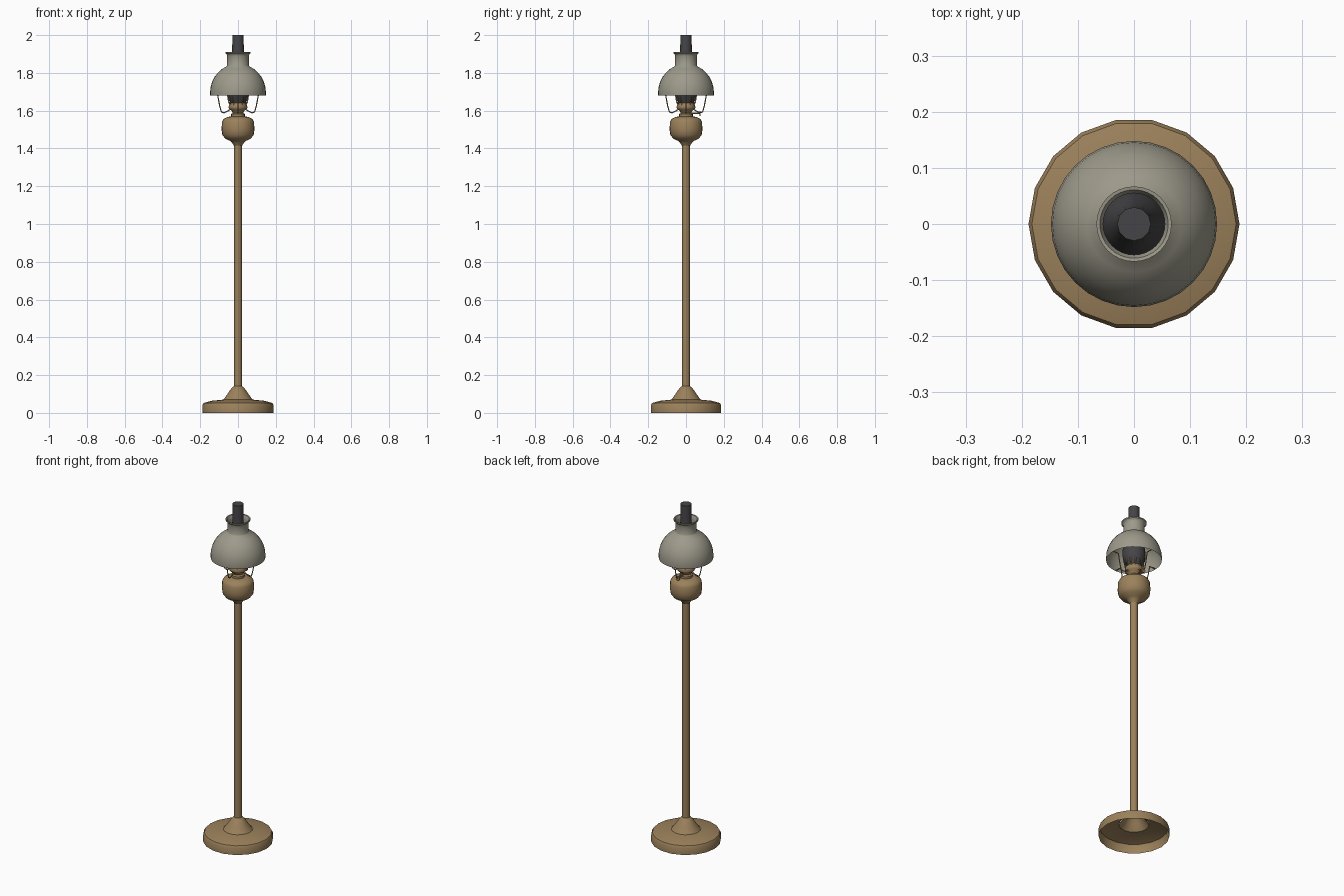
import bpy, bmesh, math
from mathutils import Vector

if "Cube" in bpy.data.objects:
    bpy.data.objects.remove(bpy.data.objects["Cube"])


def mat(name, rgb):
    m = bpy.data.materials.new(name)
    m.diffuse_color = (*rgb, 1)
    m.use_nodes = True
    m.node_tree.nodes["Principled BSDF"].inputs["Base Color"].default_value = m.diffuse_color
    return m


BRASS = mat("aged_brass", (0.33, 0.22, 0.105))
MILK = mat("milk_glass", (0.34, 0.325, 0.26))
DARK = mat("dark_glass", (0.06, 0.06, 0.065))


def finish(name, bm, material, angle=40):
    bmesh.ops.recalc_face_normals(bm, faces=bm.faces)
    me = bpy.data.meshes.new(name)
    bm.to_mesh(me)
    bm.free()
    ob = bpy.data.objects.new(name, me)
    bpy.context.collection.objects.link(ob)
    me.materials.append(material)
    bpy.ops.object.select_all(action='DESELECT')
    ob.select_set(True)
    bpy.context.view_layer.objects.active = ob
    bpy.ops.object.shade_smooth_by_angle(angle=math.radians(angle))
    return ob


def lathe(name, profile, sides, material, cap=False, angle=40):
    """Turn an (r, z) profile around the z axis."""
    bm = bmesh.new()
    rings = [[bm.verts.new((r * math.cos(2 * math.pi * i / sides),
                            r * math.sin(2 * math.pi * i / sides), z))
              for i in range(sides)] for r, z in profile]
    for a, b in zip(rings, rings[1:]):
        for i in range(sides):
            j = (i + 1) % sides
            bm.faces.new((a[i], a[j], b[j], b[i]))
    if cap:
        bm.faces.new(rings[-1])
    return finish(name, bm, material, angle)


def rod(name, points, radius, sides, material):
    """Wire or bar following points, one cylinder per segment."""
    bm = bmesh.new()
    for p, q in zip(points, points[1:]):
        p, q = Vector(p), Vector(q)
        d = q - p
        m = d.to_track_quat('Z', 'Y').to_matrix().to_4x4()
        m.translation = (p + q) / 2
        bmesh.ops.create_cone(bm, cap_ends=True, segments=sides, radius1=radius,
                              radius2=radius, depth=d.length, matrix=m)
    return finish(name, bm, material)


# Stand: hollow foot, collar cone and pole
lathe("foot", [(0.188, 0), (0.188, 0.042), (0.182, 0.052), (0.14, 0.064),
               (0.08, 0.07)], 18, BRASS)
lathe("foot_collar", [(0.08, 0.068), (0.07, 0.08), (0.052, 0.105),
                      (0.035, 0.13), (0.021, 0.142)], 16, BRASS)
lathe("pole", [(0.021, 0.13), (0.021, 1.43)], 10, BRASS)

# Oil reservoir
lathe("reservoir", [(0.022, 1.415), (0.032, 1.43), (0.042, 1.44), (0.068, 1.452),
                    (0.083, 1.472), (0.087, 1.5), (0.085, 1.54), (0.077, 1.555),
                    (0.055, 1.567), (0.03, 1.57)], 24, BRASS)

# Burner with a pierced gallery of small prongs
lathe("burner", [(0.036, 1.565), (0.036, 1.582), (0.028, 1.588), (0.034, 1.6),
                 (0.046, 1.608), (0.05, 1.618), (0.046, 1.632), (0.042, 1.64),
                 (0.038, 1.64)], 16, BRASS, cap=True)
for k in range(12):
    c, s = math.cos(k * math.pi / 6), math.sin(k * math.pi / 6)
    rod("gallery_prong", [(0.043 * c, 0.043 * s, 1.632), (0.051 * c, 0.051 * s, 1.65),
                          (0.052 * c, 0.052 * s, 1.672)], 0.003, 4, BRASS)

# Wick knob at the back
rod("wick_stem", [(0, 0.02, 1.586), (0, 0.075, 1.586)], 0.003, 6, BRASS)
rod("wick_knob", [(0, 0.072, 1.586), (0, 0.078, 1.586)], 0.013, 12, BRASS)

# Four wire arms carrying the shade
for k in range(4):
    c, s = math.cos(k * math.pi / 2), math.sin(k * math.pi / 2)
    path = [(0.04, 1.608), (0.056, 1.597), (0.074, 1.588), (0.088, 1.594),
            (0.097, 1.625), (0.108, 1.684), (0.147, 1.684)]
    rod("shade_arm", [(r * c, r * s, z) for r, z in path], 0.003, 6, BRASS)

# Chimney
lathe("chimney", [(0.04, 1.638), (0.044, 1.655), (0.058, 1.678), (0.063, 1.71),
                  (0.06, 1.745), (0.048, 1.79), (0.036, 1.84), (0.031, 1.89),
                  (0.03, 2.0)], 12, DARK, cap=True)

# Domed shade with neck and flared lip
dome = [(0.147, 1.68)]
dome += [(0.148 * math.cos(t), 1.695 + 0.153 * math.sin(t))
         for t in [math.radians(a) for a in range(0, 67, 11)]]
lathe("shade", dome + [(0.057, 1.84), (0.057, 1.89), (0.06, 1.898), (0.067, 1.904),
                       (0.067, 1.911), (0.061, 1.91), (0.055, 1.895)], 32, MILK)
